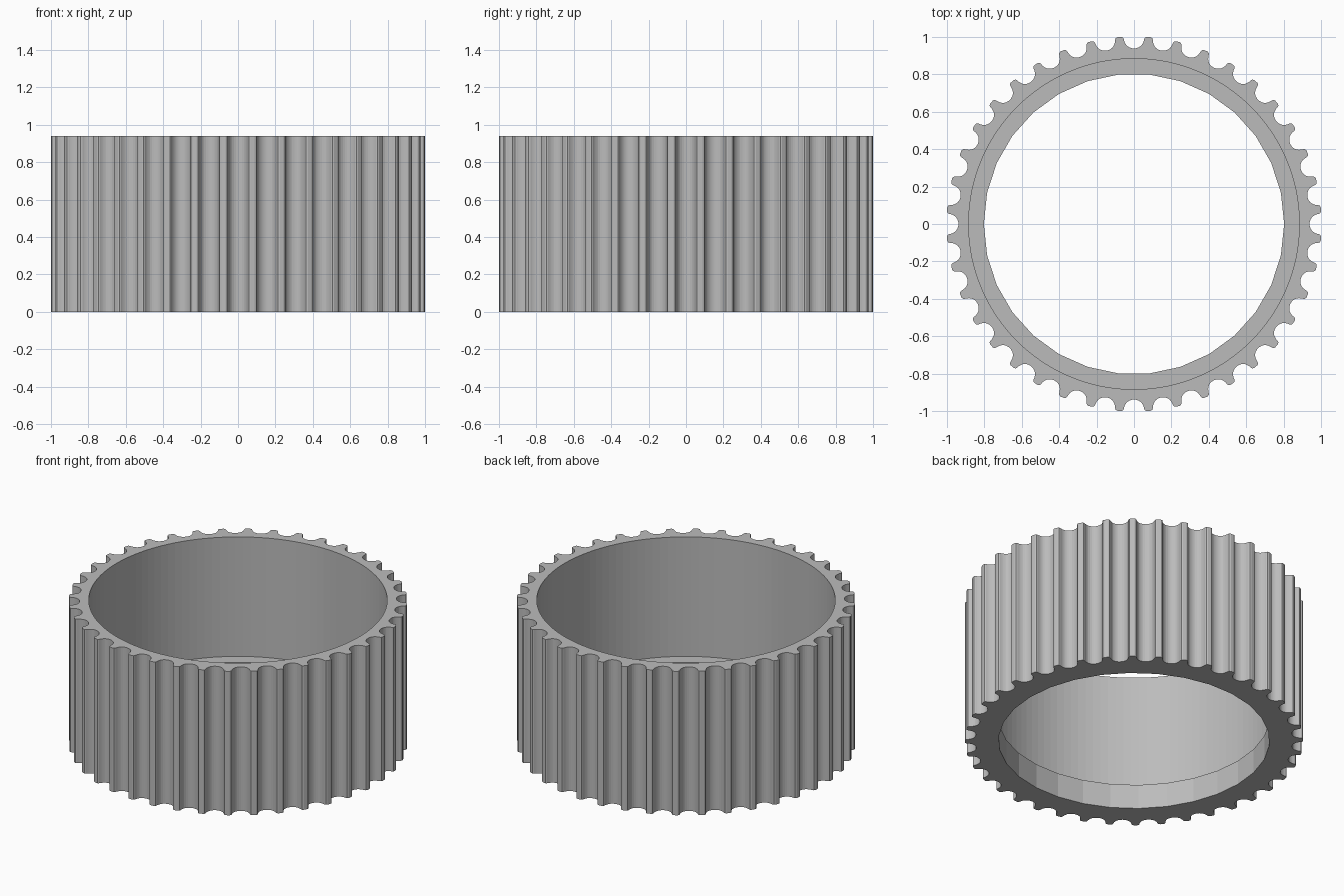
import bpy, bmesh, math
from mathutils import Matrix, Vector

cube = bpy.data.objects.get("Cube")
if cube:
    bpy.data.objects.remove(cube)

TEETH = 40
HEIGHT = 0.941
LEDGE = 0.16          # height of the narrow lower bore
BORE_LOW, BORE_HIGH = 0.803, 0.884

# Half of one belt groove: sideways offset and distance from the axis
GROOVE = [(0.068, 1.0), (0.059, 0.997), (0.0545, 0.9895), (0.0527, 0.981),
          (0.0498, 0.9724), (0.046, 0.9644), (0.0411, 0.9566), (0.0326, 0.9488),
          (0.0226, 0.9432), (0.0116, 0.9398), (0.0, 0.9386)]


def toothed_outline():
    half = [Vector((r, -side)) for side, r in GROOVE]
    mirrored = [Vector((p.x, -p.y)) for p in reversed(half[:-1])]
    points = []
    for i in range(TEETH):
        turn = Matrix.Rotation(math.tau * i / TEETH, 2)
        points += [turn @ p for p in half + mirrored]
    return points


def circle(radius, count):
    return [Vector((radius * math.cos(math.tau * i / count),
                    radius * math.sin(math.tau * i / count))) for i in range(count)]


def ring(bm, points, z):
    verts = [bm.verts.new((p.x, p.y, z)) for p in points]
    edges = [bm.edges.new((v, verts[i - 1])) for i, v in enumerate(verts)]
    return verts, edges


def wall(bm, low, high):
    a, b = low[0], high[0]
    for i in range(len(a)):
        bm.faces.new((a[i - 1], a[i], b[i], b[i - 1]))


def cap(bm, outer, inner, direction):
    bmesh.ops.triangle_fill(bm, edges=outer[1] + inner[1], use_beauty=True,
                            normal=(0, 0, direction))


bm = bmesh.new()
outline = toothed_outline()
outer_low, outer_high = ring(bm, outline, 0), ring(bm, outline, HEIGHT)
lip_low, lip_high = (ring(bm, circle(BORE_LOW, 30), z) for z in (0, LEDGE))
bore_low, bore_high = (ring(bm, circle(BORE_HIGH, 120), z) for z in (LEDGE, HEIGHT))

# Toothed outside, lower lip and upper bore
wall(bm, outer_low, outer_high)
wall(bm, lip_low, lip_high)
wall(bm, bore_low, bore_high)

# Bottom face, inner ledge and top face
cap(bm, outer_low, lip_low, -1)
cap(bm, bore_low, lip_high, 1)
cap(bm, outer_high, bore_high, 1)
bmesh.ops.recalc_face_normals(bm, faces=bm.faces[:])

mesh = bpy.data.meshes.new("toothed_ring")
bm.to_mesh(mesh)
bm.free()
body = bpy.data.objects.new("toothed_ring", mesh)
bpy.context.collection.objects.link(body)

# Plain grey
grey = bpy.data.materials.new("grey")
grey.use_nodes = True
colour = (0.5, 0.5, 0.5, 1)
grey.diffuse_color = colour
grey.node_tree.nodes["Principled BSDF"].inputs["Base Color"].default_value = colour
mesh.materials.append(grey)
